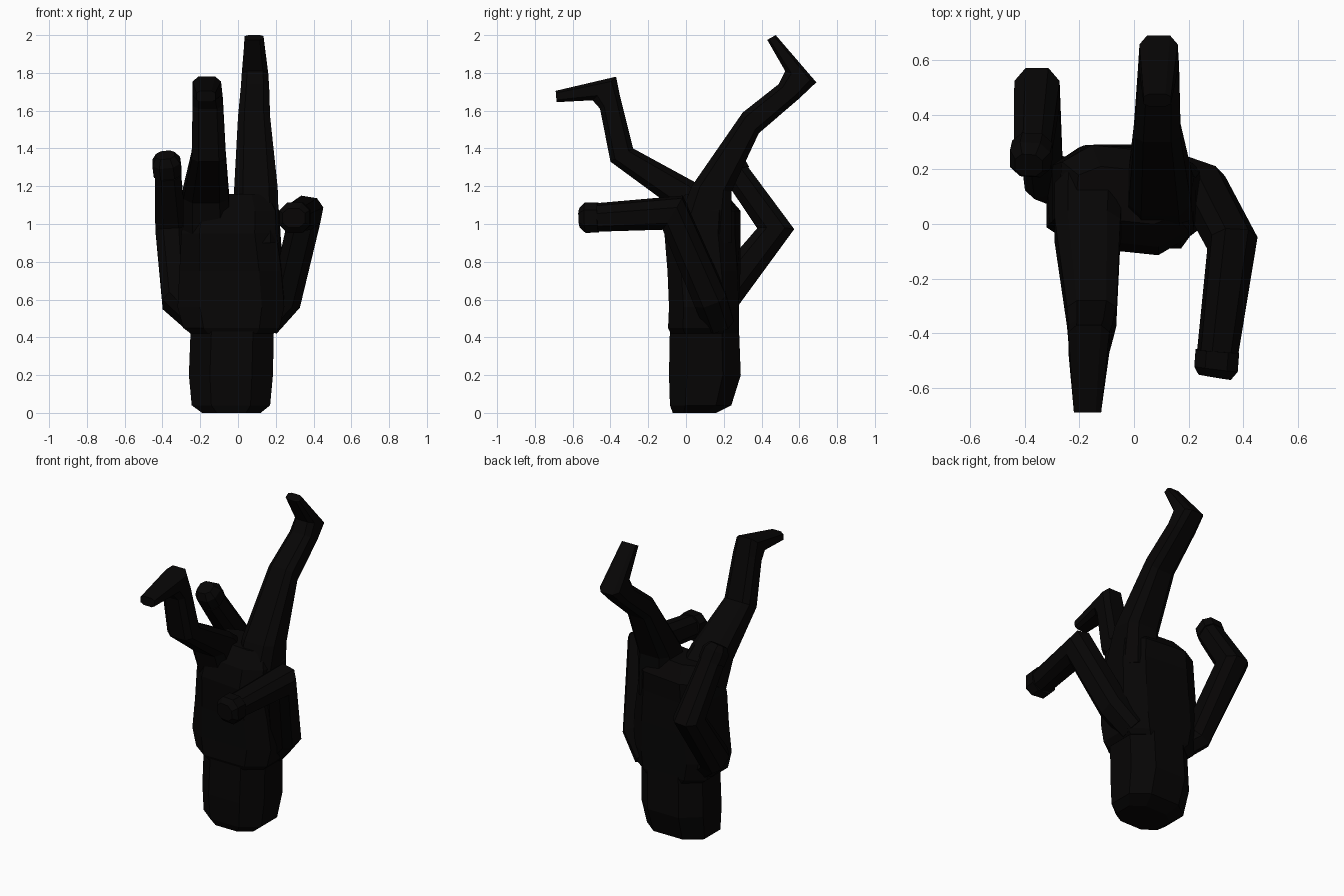
import bpy, bmesh
from math import radians
from mathutils import Vector as V, Matrix

black = bpy.data.materials.new("black")
black.diffuse_color = (0.002, 0.0016, 0.0016, 1)


def loft(name, rings):
    """Skin a list of equal-length point loops and cap both ends."""
    bm = bmesh.new()
    loops = [[bm.verts.new(p) for p in r] for r in rings]
    for a, b in zip(loops, loops[1:]):
        n = len(a)
        for i in range(n):
            j = (i + 1) % n
            bm.faces.new((a[i], a[j], b[j], b[i]))
    bm.faces.new(loops[0])
    bm.faces.new(loops[-1])
    bmesh.ops.recalc_face_normals(bm, faces=bm.faces)
    me = bpy.data.meshes.new(name)
    bm.to_mesh(me)
    bm.free()
    me.materials.append(black)
    ob = bpy.data.objects.new(name, me)
    bpy.context.collection.objects.link(ob)
    return ob


def octagon(c, u, v, k=0.6):
    """Chamfered rectangle spanned by half-vectors u and v."""
    corners = [(1, -k), (1, k), (k, 1), (-k, 1), (-1, k), (-1, -k), (-k, -1), (k, -1)]
    return [c + u * a + v * b for a, b in corners]


def stack(name, rows, k):
    """Rows of z, x0, x1, y0, y1, twist in degrees."""
    rings = []
    for z, x0, x1, y0, y1, twist in rows:
        r = Matrix.Rotation(radians(twist), 3, 'Z')
        rings.append(octagon(V(((x0 + x1) / 2, (y0 + y1) / 2, z)),
                             r @ V(((x1 - x0) / 2, 0, 0)), r @ V((0, (y1 - y0) / 2, 0)), k))
    loft(name, rings)


def leg(name, rows):
    """Rows of side-view edge points ya, za, yb, zb, then x centre and half width."""
    rings = []
    for ya, za, yb, zb, x, w in rows:
        a, b = V((x, ya, za)), V((x, yb, zb))
        rings.append(octagon((a + b) / 2, V((w, 0, 0)), (b - a) / 2, 0.6))
    loft(name, rings)


def arm(name, pts, side):
    """Mitred tube; rows of x, y, z, half width, half depth."""
    P = [V(p[:3]) for p in pts]
    rings = []
    for i, (p, c) in enumerate(zip(pts, P)):
        d0 = (c - P[max(i - 1, 0)]).normalized()
        d1 = (P[min(i + 1, len(P) - 1)] - c).normalized()
        t = (d0 + d1).normalized()
        s = (side - t * side.dot(t)).normalized()
        stretch = 1 / max(0.6, t.dot(d1 if d1.length else d0))
        rings.append(octagon(c, s * p[3], t.cross(s) * p[4] * stretch, 0.5))
    loft(name, rings)


# Head resting on the ground
stack("head", [
    (0.00, -0.19, 0.12, -0.07, 0.16, 0),
    (0.04, -0.245, 0.17, -0.085, 0.24, 0),
    (0.20, -0.26, 0.185, -0.09, 0.29, 0),
    (0.46, -0.25, 0.19, -0.085, 0.28, 0)], 0.5)

# Inverted torso, shoulders at the bottom and twisted hips on top
stack("torso", [
    (0.42, -0.25, 0.19, -0.08, 0.27, 0),
    (0.45, -0.29, 0.22, -0.095, 0.28, 0),
    (0.56, -0.32, 0.245, -0.09, 0.28, 0),
    (0.75, -0.305, 0.235, -0.09, 0.28, -3),
    (0.95, -0.29, 0.215, -0.10, 0.275, -6),
    (1.07, -0.275, 0.21, -0.07, 0.275, -6),
    (1.16, -0.21, 0.16, 0.01, 0.20, -6)], 0.58)

# Legs, each with a bent knee and a tapered foot
leg("back_leg", [
    (-0.09, 0.90, 0.24, 0.90, 0.10, 0.12),
    (0.03, 1.20, 0.24, 1.17, 0.095, 0.115),
    (0.30, 1.59, 0.385, 1.48, 0.085, 0.085),
    (0.49, 1.74, 0.60, 1.665, 0.09, 0.075),
    (0.525, 1.81, 0.69, 1.75, 0.09, 0.07),
    (0.43, 1.975, 0.475, 2.0, 0.085, 0.05)])
leg("front_leg", [
    (0.20, 1.10, -0.04, 0.92, -0.165, 0.125),
    (0.05, 1.22, -0.10, 1.11, -0.17, 0.12),
    (-0.28, 1.40, -0.40, 1.33, -0.155, 0.09),
    (-0.35, 1.68, -0.455, 1.61, -0.16, 0.08),
    (-0.37, 1.78, -0.495, 1.655, -0.165, 0.075),
    (-0.69, 1.705, -0.685, 1.645, -0.17, 0.05)])

# Arms
arm("right_arm", [
    (0.14, 0.17, 0.49, 0.09, 0.08),
    (0.255, 0.125, 0.61, 0.085, 0.085),
    (0.36, -0.07, 1.06, 0.085, 0.08),
    (0.306, -0.47, 1.035, 0.07, 0.07)], V((1, 0, -0.2)))
arm("left_arm", [
    (-0.20, 0.12, 0.48, 0.07, 0.08),
    (-0.33, 0.18, 0.60, 0.075, 0.09),
    (-0.355, 0.475, 0.975, 0.083, 0.077),
    (-0.372, 0.265, 1.27, 0.068, 0.07)], V((1, 0, 0)))

# Fists
arm("right_fist", [
    (0.305, -0.465, 1.035, 0.08, 0.08),
    (0.30, -0.53, 1.033, 0.08, 0.08),
    (0.295, -0.56, 1.032, 0.06, 0.05)], V((1, 0, 0)))
arm("left_fist", [
    (-0.372, 0.27, 1.27, 0.074, 0.072),
    (-0.38, 0.235, 1.33, 0.074, 0.072),
    (-0.385, 0.215, 1.365, 0.05, 0.045)], V((1, 0, 0)))
